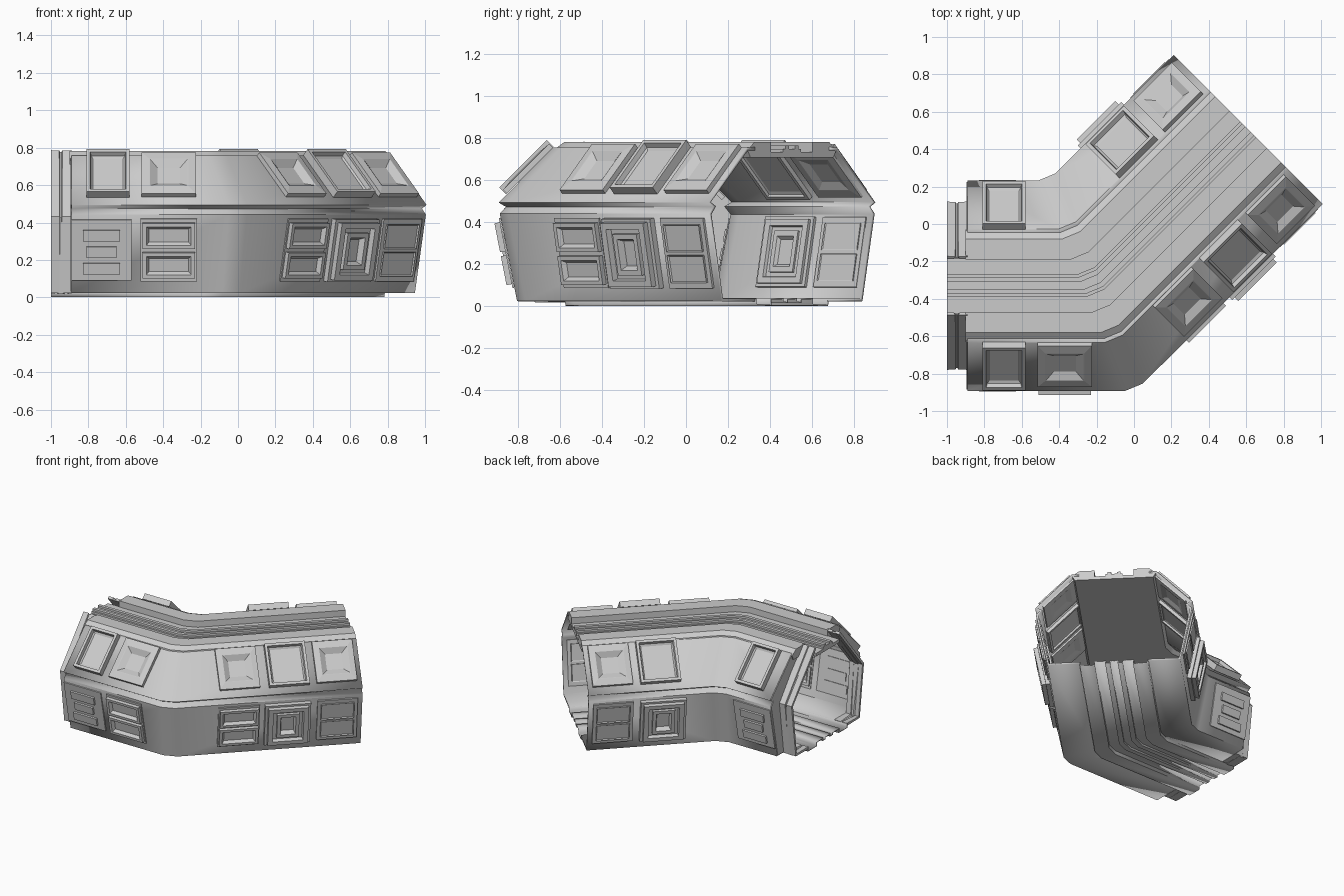
import bpy, bmesh, math
from mathutils import Vector

if "Cube" in bpy.data.objects:
    bpy.data.objects.remove(bpy.data.objects["Cube"])

YC, CX = -0.33, -0.225           # leg centreline and bend corner
END = Vector((0.61, 0.505, 0))   # centre of the angled open end
R = math.sqrt(0.5)
DIR, LEFT = Vector((R, R, 0)), Vector((-R, R, 0))
T, BEV = math.tan(math.radians(22.5)), 0.055


def finish(name, bm, smooth=False, thick=0):
    bmesh.ops.recalc_face_normals(bm, faces=bm.faces)
    me = bpy.data.meshes.new(name)
    bm.to_mesh(me)
    bm.free()
    ob = bpy.data.objects.new(name, me)
    bpy.context.collection.objects.link(ob)
    if smooth:
        me.shade_smooth()
        me.set_sharp_from_angle(angle=math.radians(28))
    if thick:
        m = ob.modifiers.new("thickness", 'SOLIDIFY')
        m.thickness, m.offset = thick, 0
    return ob


def path(o, z, x0):
    """Points along the bent corridor at sideways offset o (left positive)."""
    c = Vector((CX - o * T, YC + o, z))
    e = END + LEFT * o
    return [Vector((x0, YC + o, z)), c - Vector((BEV, 0, 0)), c + DIR * BEV, Vector((e.x, e.y, z))]


def loft(name, rows, closed=False, thick=0, smooth=True):
    bm = bmesh.new()
    vs = [[bm.verts.new(p) for p in row] for row in rows]
    n = len(vs)
    for i in range(n if closed else n - 1):
        a, b = vs[i], vs[(i + 1) % n]
        for j in range(len(a) - 1):
            bm.faces.new((a[j], a[j + 1], b[j + 1], b[j]))
    if closed:
        bm.faces.new([r[0] for r in vs])
        bm.faces.new([r[-1] for r in vs])
    return finish(name, bm, smooth, thick)


def sweep(name, prof, x0, closed=False, thick=0):
    return loft(name, [path(o, z, x0) for o, z in prof], closed, thick)


def mirrored(prof):
    return prof + [(-o, z) for o, z in reversed(prof)]


# wall planes: (base offset, base z, top offset, top z)
LOW, UP = (0.47, 0.03, 0.55, 0.44), (0.55, 0.50, 0.30, 0.75)


def panel(name, side, leg, wall, s, b, rings):
    """Nested rectangular rings (half width, half height, depth) on a wall, inside and out."""
    o0, z0, o1, z1 = wall
    ln = math.hypot(o1 - o0, z1 - z0)
    uo, uz = (o1 - o0) / ln, (z1 - z0) / ln
    across = Vector((0, 1, 0)) if leg == 0 else LEFT
    along = Vector((1, 0, 0)) if leg == 0 else -DIR
    org = Vector((0, YC, 0)) if leg == 0 else END
    for face in (1, -1):
        bm = bmesh.new()
        loops = []
        for w, h, d in rings:
            d = d if face == 1 else -d * 0.5
            d += 0.008 * face
            loop = []
            for sx, sy in ((-1, -1), (1, -1), (1, 1), (-1, 1)):
                bb = b + sy * h
                o = side * (o0 + uo * bb + uz * d)
                z = z0 + uz * bb - uo * d
                loop.append(bm.verts.new(org + along * (s + sx * w) + across * o + Vector((0, 0, z))))
            loops.append(loop)
        for p, q in zip(loops, loops[1:]):
            for i in range(4):
                k = (i + 1) % 4
                bm.faces.new((p[i], p[k], q[k], q[i]))
        bm.faces.new(loops[-1])
        finish(name + ("" if face == 1 else "_inside"), bm)


def slot(w, h, base, depth):
    return [(w, h, base), (w, h, base + depth), (w - .02, h - .02, base + depth), (w - .035, h - .035, base + 0.003)]


def small_window(side, leg, s):
    panel("small_window", side, leg, UP, s, .20,
          [(.145, .155, 0), (.145, .155, .025), (.105, .105, .03), (.10, .10, .03), (.06, .06, .004)])


def large_window(side, leg, s, w=.145):
    panel("large_window", side, leg, UP, s, .20,
          [(w, .16, 0), (w, .16, .045), (w - .02, .14, .045), (w - .025, .135, .02), (w - .035, .12, .012)])


def vent_panel(side, leg, s):
    panel("vent_plate", side, leg, LOW, s, .23, [(.16, .165, 0), (.16, .165, .008)])
    for b, w in ((.13, .10), (.22, .08), (.31, .10)):
        panel("vent_bar", side, leg, LOW, s, b, [(w, .03, .008), (w, .03, .022)])


def double_window(side, leg, s):
    panel("window_plate", side, leg, LOW, s, .23, [(.15, .17, 0), (.15, .17, .008)])
    for b in (.15, .31):
        panel("low_window", side, leg, LOW, s, b, slot(.14, .07, .008, .025))


def hatch(side, leg, s):
    panel("hatch", side, leg, LOW, s, .23,
          [(.165, .17, 0), (.165, .17, .03), (.145, .155, .03), (.145, .155, .06), (.11, .125, .06),
           (.105, .12, .03), (.08, .10, .03), (.08, .10, .05), (.055, .075, .05), (.045, .06, .015)])


def double_plate(side, leg, s):
    panel("plate_back", side, leg, LOW, s, .23, [(.145, .17, 0), (.145, .17, .012)])
    for b in (.155, .305):
        panel("plate", side, leg, LOW, s, b, [(.12, .066, .012), (.12, .066, .022), (.115, .06, .014)])


outer = [(.24, .03), (.47, .03), (.55, .44), (.52, .475), (.555, .495), (.30, .75), (.25, .75)]
inner = [(.24, .03), (.39, .03), (.44, .43), (.425, .45), (.42, .455), (.15, .78), (.14, .78)]
rail = [(.30, .745), (.25, .783), (.14, .783), (.14, .71), (.28, .71)]

for side, tag in ((-1, "outer"), (1, "inner")):
    # wall shell and roof rail
    sweep(tag + "_wall", [(side * o, z) for o, z in outer], -0.89, thick=.016)
    sweep(tag + "_roof_rail", [(side * o, z) for o, z in rail], -0.90, closed=True)
    # bulkhead step between wall and docking collar
    loft(tag + "_bulkhead", [[Vector((-0.89, YC + side * a[0], a[1])), Vector((-0.89, YC + side * b[0], b[1]))]
                             for a, b in zip(outer, inner)], thick=.01, smooth=False)
    # docking collar with a groove
    collar = []
    for o, z in ((.24, .03), (.39, .03), (.44, .43), (.15, .78)):
        g = .985 if o > .24 else 1
        y, yg = YC + side * o, YC + side * o * g
        collar.append([Vector(p) for p in ((-1, y, z), (-.96, y, z), (-.96, yg, z - .006),
                                           (-.935, yg, z - .006), (-.935, y, z), (-.89, y, z))])
    loft(tag + "_collar", collar, thick=.02, smooth=False)
    # panels common to both sides
    vent_panel(side, 0, -.73)
    large_window(side, 0, -.695, .115)
    small_window(side, 1, .18)
    large_window(side, 1, .525)
    double_plate(side, 1, .18)
    hatch(side, 1, .54)

# extra panels on the longer outer side
small_window(-1, 0, -.37)
double_window(-1, 0, -.37)
small_window(-1, 1, .88)
double_window(-1, 1, .89)

# stepped floor and roof channel
sweep("floor_channel", mirrored([(.245, .035), (.24, .006), (.14, .006), (.14, .035), (.06, .035),
                                 (.06, .02), (.03, .02), (.03, .035)]), -1, thick=.01)
sweep("roof_channel", mirrored([(.145, .71), (.145, .735), (.06, .735), (.06, .75), (.045, .75), (.045, .765),
                                (.02, .765), (.02, .75)]), -1, closed=True)
